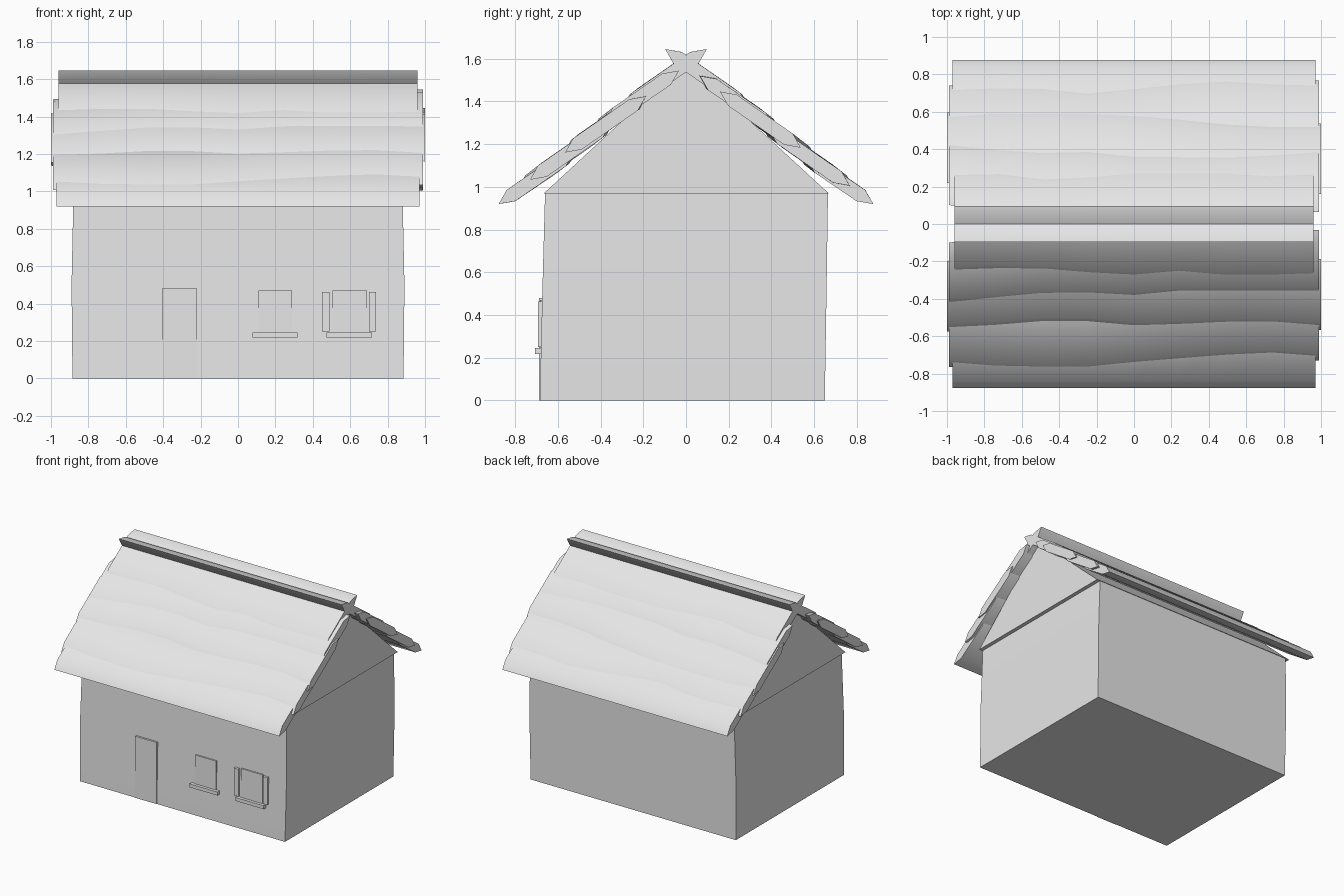
import bpy
import random
from mathutils import Vector

random.seed(4)
cube = bpy.data.objects.get("Cube")
if cube:
    bpy.data.objects.remove(cube, do_unlink=True)

grey = bpy.data.materials.new("plain_grey")
grey.use_nodes = True
grey.diffuse_color = (0.8, 0.8, 0.8, 1)
grey.node_tree.nodes["Principled BSDF"].inputs["Base Color"].default_value = (0.8, 0.8, 0.8, 1)


def loft(name, rings, smooth=False):
    """Skin a row of matching closed sections and cap both ends."""
    n = len(rings[0])
    verts = [p for ring in rings for p in ring]
    faces = [(i * n + j, i * n + (j + 1) % n, (i + 1) * n + (j + 1) % n, (i + 1) * n + j)
             for i in range(len(rings) - 1) for j in range(n)]
    faces += [tuple(reversed(range(n))), tuple(range(len(verts) - n, len(verts)))]
    mesh = bpy.data.meshes.new(name)
    mesh.from_pydata(verts, [], faces)
    obj = bpy.data.objects.new(name, mesh)
    bpy.context.collection.objects.link(obj)
    mesh.materials.append(grey)
    bpy.context.view_layer.objects.active = obj
    for other in bpy.context.selected_objects:
        other.select_set(False)
    obj.select_set(True)
    bpy.ops.object.mode_set(mode="EDIT")
    bpy.ops.mesh.select_all(action="SELECT")
    bpy.ops.mesh.normals_make_consistent(inside=False)
    bpy.ops.object.mode_set(mode="OBJECT")
    if smooth:
        bpy.ops.object.shade_smooth_by_angle(angle=0.5)
    return obj


def rect(x, front, back, z):
    return [(-x, front, z), (x, front, z), (x, back, z), (-x, back, z)]


def box(name, x0, x1, y0, y1, z0, z1):
    return loft(name, [[(x0, y0, z), (x1, y0, z), (x1, y1, z), (x0, y1, z)] for z in (z0, z1)])


# Walls, leaning a little out of true
loft("walls", [rect(0.885, -0.685, 0.65, 0), rect(0.89, -0.673, 0.658, 0.5),
               rect(0.88, -0.66, 0.665, 0.975)], smooth=True)

# Gable block, slightly proud of the end walls
loft("gables", [[(x, -0.665, 0.97), (x, 0.668, 0.97), (x, 0, 1.585)] for x in (-0.91, 0.91)])


# Thatch: overlapping wedge-ended layers on each slope
EAVE = Vector((0.87, 0.91))
UP = Vector((-0.79, 0.613)).normalized()
OUT = Vector((0.613, 0.79)).normalized()
HALF = 0.033
STATIONS = 9
LAYERS = [(0, 0.42, 0.97), (0.16, 0.62, 0.99), (0.38, 0.84, 1.0),
          (0.58, 1.0, 0.99), (0.78, 1.215, 0.96)]


def thatch_layer(name, side, start, end, half_x, wavy_low, wavy_top):
    rings = []
    low = random.uniform(-0.02, 0.02)
    for i in range(STATIONS):
        x = half_x * (2 * i / (STATIONS - 1) - 1)
        low = max(-0.05, min(0.05, low + random.uniform(-0.04, 0.04)))
        a = start + low * wavy_low
        b = end + low * wavy_top
        section = [(a, 0), (a + 0.07, HALF), (b - 0.07, HALF),
                   (b, 0), (b - 0.07, -HALF), (a + 0.07, -HALF)]
        ring = []
        for s, n in section:
            tilt = 0.012 - 0.024 * (s - a) / (b - a)
            p = EAVE + UP * s + OUT * (n + tilt)
            ring.append((x, side * p.x, p.y))
        rings.append(ring)
    loft(name, rings, smooth=True)


for side, label in ((-1, "front"), (1, "back")):
    for k, (start, end, half_x) in enumerate(LAYERS):
        thatch_layer(f"thatch_{label}_{k + 1}", side, start, end, half_x,
                     k > 0, k < len(LAYERS) - 1)

# Door
box("door", -0.405, -0.22, -0.688, -0.64, 0, 0.48)

# Windows with sills
for name, x0, x1 in (("middle", 0.11, 0.29), ("left", 0.505, 0.69)):
    box(f"{name}_window", x0, x1, -0.684, -0.64, 0.245, 0.47)
    box(f"{name}_sill", x0 - 0.033, x1 + 0.027, -0.707, -0.64, 0.218, 0.245)

# Shutters on the outer window
for name, x0 in (("inner_shutter", 0.45), ("outer_shutter", 0.7)):
    box(name, x0, x0 + 0.038, -0.693, -0.64, 0.25, 0.463)
